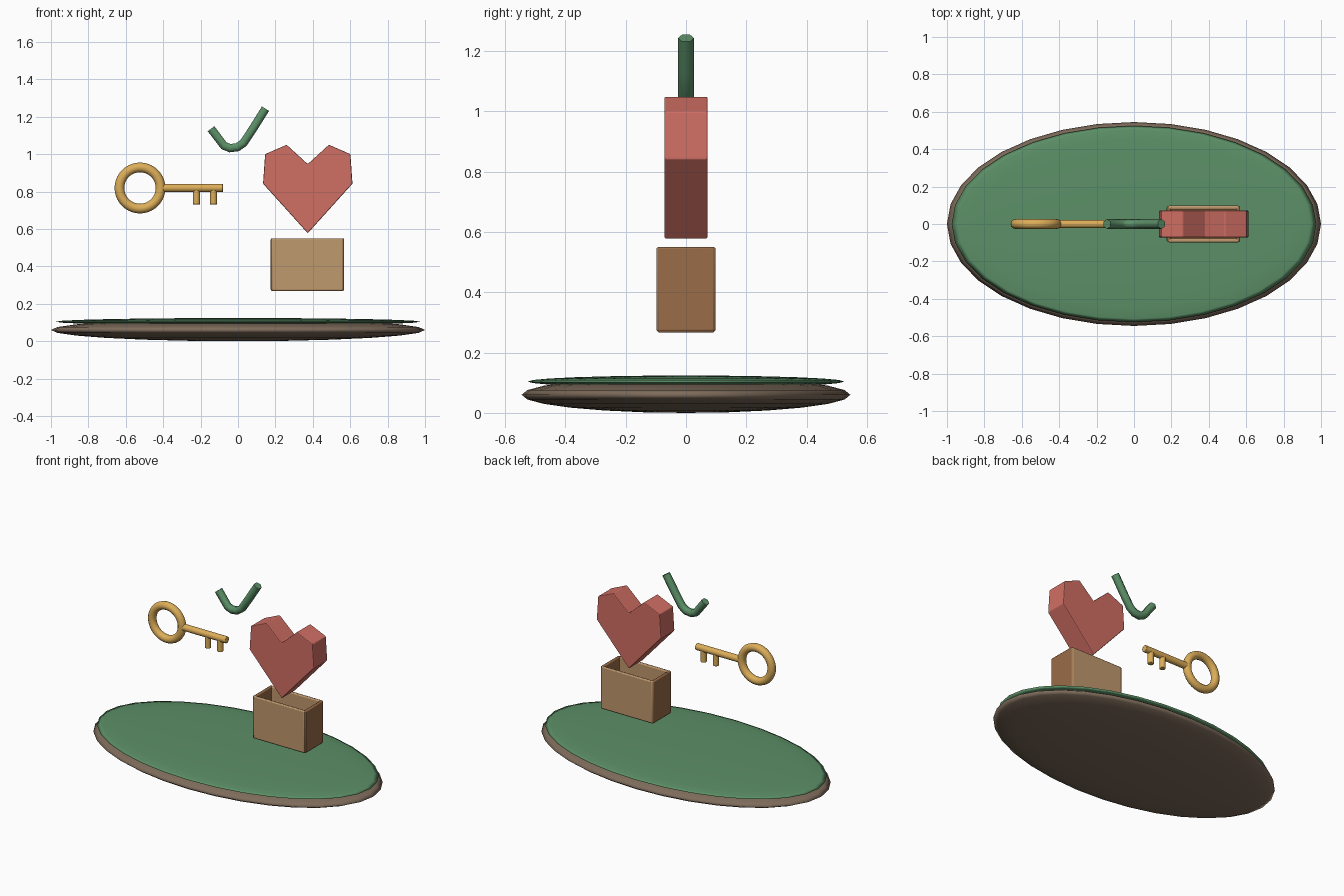
import bpy, bmesh, math

if "Cube" in bpy.data.objects:
    bpy.data.objects.remove(bpy.data.objects["Cube"])


def material(name, rgb):
    m = bpy.data.materials.new(name)
    m.diffuse_color = (*rgb, 1)
    m.use_nodes = True
    m.node_tree.nodes["Principled BSDF"].inputs["Base Color"].default_value = m.diffuse_color
    return m


GREEN = material("green", (0.107, 0.278, 0.136))
SOIL = material("brown", (0.21, 0.15, 0.105))
WOOD = material("wood", (0.53, 0.32, 0.157))
DARK_WOOD = material("dark_wood", (0.32, 0.15, 0.063))
RED = material("red", (0.63, 0.157, 0.125))
GOLD = material("gold", (0.72, 0.42, 0.10))


def finish(name, mat, angle=35, bevel=0):
    o = bpy.context.object
    o.name = name
    o.data.materials.append(mat)
    if bevel:
        b = o.modifiers.new("bevel", 'BEVEL')
        b.width, b.segments = bevel, 2
    if angle:
        bpy.ops.object.shade_smooth_by_angle(angle=math.radians(angle))
    return o


def mesh_object(bm):
    bmesh.ops.recalc_face_normals(bm, faces=bm.faces)
    me = bpy.data.meshes.new("mesh")
    bm.to_mesh(me)
    bm.free()
    o = bpy.data.objects.new("part", me)
    bpy.context.collection.objects.link(o)
    bpy.ops.object.select_all(action='DESELECT')
    bpy.context.view_layer.objects.active = o
    o.select_set(True)


def disc(name, mat, z, radii):
    bpy.ops.mesh.primitive_uv_sphere_add(segments=32, ring_count=12, location=(0, 0, z))
    bpy.context.object.scale = radii
    bpy.ops.object.transform_apply(location=False, rotation=False)
    finish(name, mat, 180)


def box(name, mat, lo, hi, bevel):
    bpy.ops.mesh.primitive_cube_add(size=1, location=[(a + b) / 2 for a, b in zip(lo, hi)])
    bpy.context.object.scale = [b - a for a, b in zip(lo, hi)]
    bpy.ops.object.transform_apply(location=False, rotation=False)
    finish(name, mat, 35, bevel)


def rod(name, mat, centre, r, length, rot=(0, 0, 0)):
    bpy.ops.mesh.primitive_cylinder_add(vertices=16, radius=r, depth=length,
                                        location=centre, rotation=rot)
    finish(name, mat, 35, 0.003)


# island: soil lens with a thin grass lens on top
disc("island_base", SOIL, 0.06, (1, 0.545, 0.06))
disc("grass_top", GREEN, 0.104, (0.975, 0.525, 0.02))

# open box: pale front and back, darker ends and floor
X0, X1, Y, Z0, Z1, T = 0.175, 0.567, 0.098, 0.27, 0.55, 0.02
box("box_floor", DARK_WOOD, (X0 + 0.004, -Y + 0.004, Z0 - 0.003), (X1 - 0.004, Y - 0.004, Z0 + T), 0.004)
for side, s in (("front", -1), ("back", 1)):
    y0, y1 = sorted((s * Y, s * (Y - T)))
    box("box_wall_" + side, WOOD, (X0 + 0.006, y0, Z0), (X1 - 0.006, y1, Z1), 0.006)
for side, x in (("left", X0), ("right", X1 - T)):
    box("box_wall_" + side, DARK_WOOD, (x, -Y + 0.003, Z0), (x + T, Y - 0.003, Z1), 0.006)

# faceted heart: half outline mirrored, then extruded in depth
CX = 0.373
half = [(0, 0.577), (0.239, 0.842), (0.228, 1.0), (0.113, 1.05), (0, 0.947)]
outline = half + [(-x, z) for x, z in half[-2:0:-1]]
bm = bmesh.new()
face = bm.faces.new([bm.verts.new((CX + x, -0.072, z)) for x, z in outline])
ext = bmesh.ops.extrude_face_region(bm, geom=[face])
bmesh.ops.translate(bm, vec=(0, 0.144, 0),
                    verts=[v for v in ext["geom"] if isinstance(v, bmesh.types.BMVert)])
mesh_object(bm)
finish("heart", RED, 0, 0.005)

# key: ring, shaft and two teeth
bpy.ops.mesh.primitive_torus_add(location=(-0.524, 0, 0.819), rotation=(math.pi / 2, 0, 0),
                                 major_radius=0.110, minor_radius=0.026,
                                 major_segments=40, minor_segments=12)
finish("key_ring", GOLD)
rod("key_shaft", GOLD, (-0.245, 0, 0.819), 0.022, 0.328, (0, math.pi / 2, 0))
for i, x in enumerate((-0.222, -0.131)):
    rod(f"key_tooth_{i + 1}", GOLD, (x, 0, 0.775), 0.019, 0.088)

# curved tube sprig above the heart
path = [(-0.144, 1.136), (-0.075, 1.045), (-0.043, 1.032), (-0.003, 1.037),
        (0.029, 1.059), (0.08, 1.136), (0.147, 1.243)]
cu = bpy.data.curves.new("sprig", 'CURVE')
cu.dimensions = '3D'
cu.bevel_depth, cu.bevel_resolution, cu.use_fill_caps = 0.026, 1, True
sp = cu.splines.new('POLY')
sp.points.add(len(path) - 1)
for p, (x, z) in zip(sp.points, path):
    p.co = (x, 0, z, 1)
sp.use_smooth = True
cu.materials.append(GREEN)
bpy.context.collection.objects.link(bpy.data.objects.new("sprig", cu))
